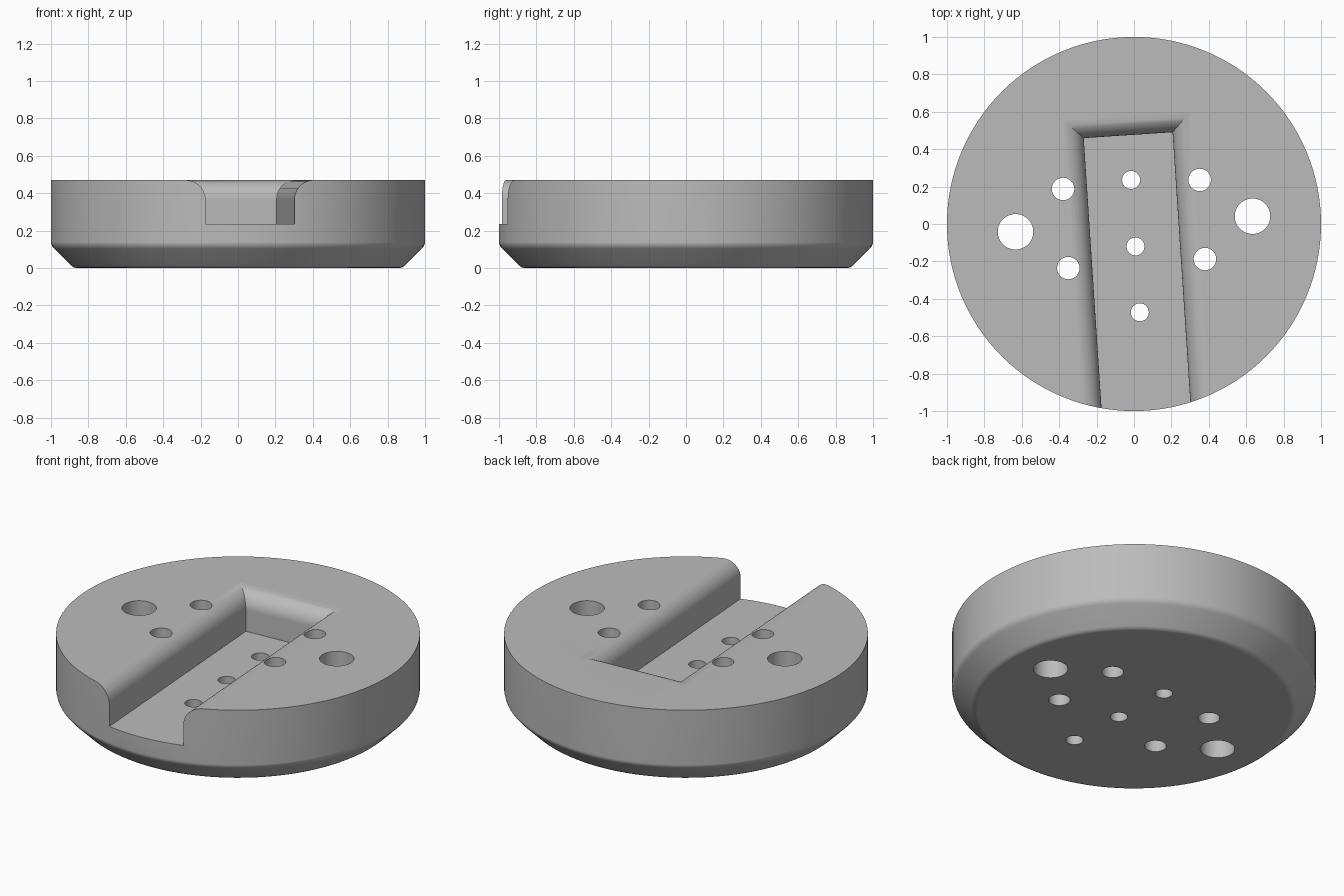
import bpy, bmesh, math
from mathutils import Matrix

cube = bpy.data.objects.get("Cube")
if cube:
    bpy.data.objects.remove(cube, do_unlink=True)

HEIGHT, FLOOR, FILLET = 0.47, 0.235, 0.105
HALF_WIDTH, SLOT_END = 0.238, 0.476
TURN = Matrix.Rotation(math.radians(3.77), 4, "Z")

grey = bpy.data.materials.new("plain grey")
grey.use_nodes = True
colour = (0.5, 0.5, 0.5, 1)
grey.diffuse_color = colour
grey.node_tree.nodes["Principled BSDF"].inputs["Base Color"].default_value = colour


def loft(name, rings):
    """Closed solid skinned through rings of equal point count, bottom to top."""
    bm = bmesh.new()
    loops = [[bm.verts.new(p) for p in ring] for ring in rings]
    n = len(loops[0])
    for low, high in zip(loops, loops[1:]):
        for i in range(n):
            j = (i + 1) % n
            bm.faces.new((low[i], low[j], high[j], high[i]))
    bm.faces.new(loops[0][::-1])
    bm.faces.new(loops[-1])
    mesh = bpy.data.meshes.new(name)
    bm.to_mesh(mesh)
    bm.free()
    mesh.materials.append(grey)
    ob = bpy.data.objects.new(name, mesh)
    bpy.context.collection.objects.link(ob)
    return ob


def circle(radius, z, sides, x=0, y=0):
    return [(x + radius * math.cos(math.tau * i / sides),
             y + radius * math.sin(math.tau * i / sides), z) for i in range(sides)]


def slot_ring(offset, z):
    w, end = HALF_WIDTH + offset, SLOT_END + offset
    return [(-w, -1.3, z), (w, -1.3, z), (w, end, z), (-w, end, z)]


# Disc with a softened chamfer round the bottom
profile = [(0.86, 0), (0.877, 0.003), (0.892, 0.013), (0.983, 0.104),
           (0.995, 0.119), (1, 0.138), (1, HEIGHT)]
disc = loft("round_base", [circle(r, z, 128) for r, z in profile])

# Open-fronted slot with rounded upper lips
arc = [math.pi / 2 * i / 10 for i in range(11)]
rings = [slot_ring(0, FLOOR)]
rings += [slot_ring(FILLET * (1 - math.cos(t)), HEIGHT - FILLET + FILLET * math.sin(t))
          for t in arc]
rings.append(slot_ring(FILLET, HEIGHT + 0.2))
cutters = [loft("slot_cutter", rings)]

# Through holes: two large, four medium, three small in the slot
holes = [(s * 0.635, 0, 0.095) for s in (-1, 1)]
holes += [(sx * 0.366, sy * 0.212, 0.06) for sx in (-1, 1) for sy in (-1, 1)]
holes += [(0, y, 0.048) for y in (0.236, -0.12, -0.473)]
for x, y, r in holes:
    cutters.append(loft("hole_cutter", [circle(r, z, 40, x, y) for z in (-0.2, 0.8)]))

# Cut everything out of the disc
bpy.ops.object.select_all(action="DESELECT")
bpy.context.view_layer.objects.active = disc
disc.select_set(True)
for cutter in cutters:
    cutter.hide_render = True
    cutter.data.transform(TURN)
    mod = disc.modifiers.new("cut", "BOOLEAN")
    mod.operation, mod.solver, mod.object = "DIFFERENCE", "EXACT", cutter
    bpy.ops.object.modifier_apply(modifier=mod.name)
    bpy.data.objects.remove(cutter, do_unlink=True)

# Smooth curves, crisp edges, flat large faces
bpy.ops.object.shade_smooth_by_angle(angle=math.radians(30))
weighted = disc.modifiers.new("weighted_normals", "WEIGHTED_NORMAL")
weighted.keep_sharp = True
